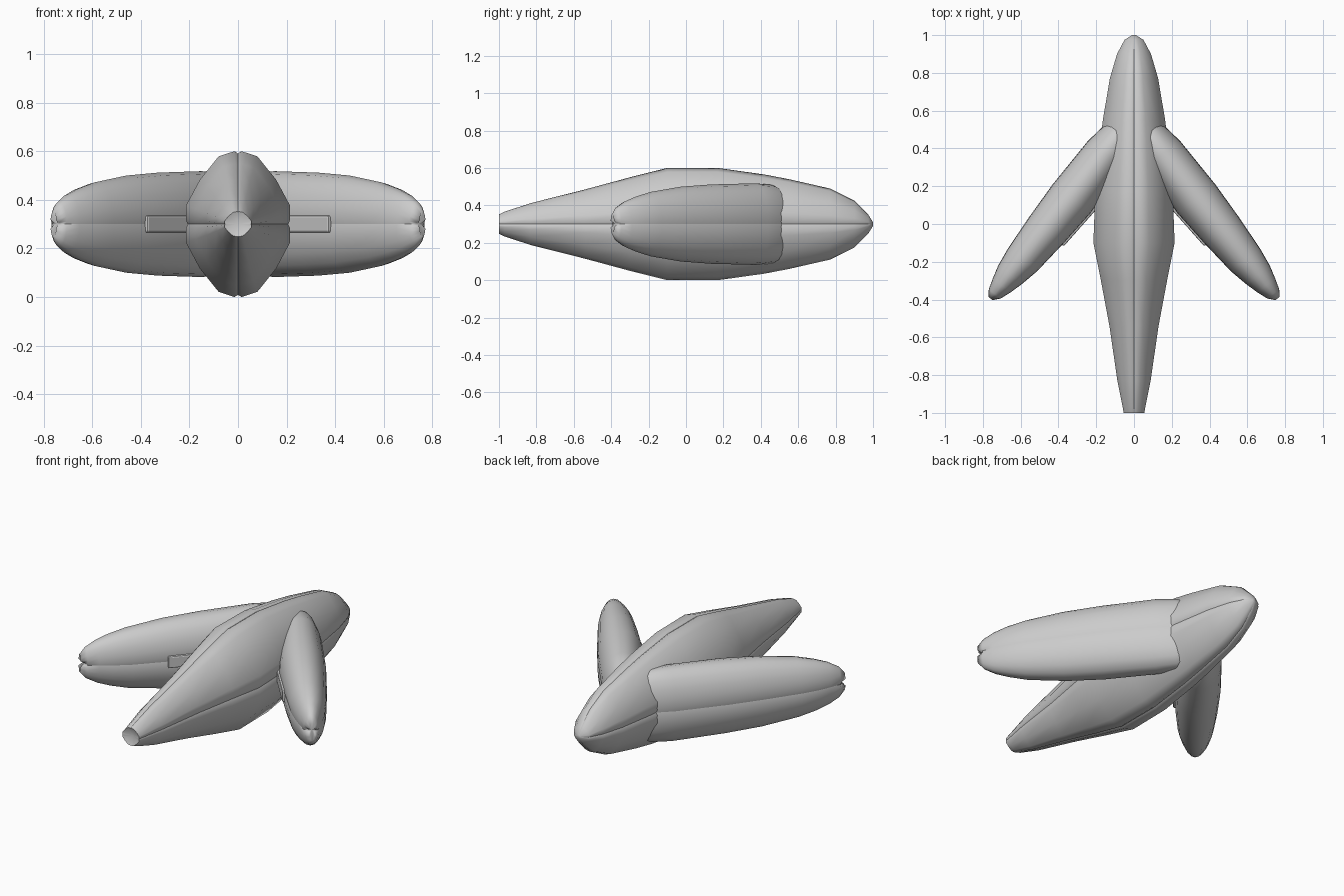
import bpy, bmesh
from mathutils import Vector

if "Cube" in bpy.data.objects:
    bpy.data.objects.remove(bpy.data.objects["Cube"])

MID = 0.3  # height of the horizontal symmetry plane


def full_section(quarter):
    """Mirror a quarter outline, side to top, into a closed unit ring."""
    half = quarter + [(-x, z) for x, z in reversed(quarter[:-1])]
    return half + [(x, -z) for x, z in reversed(half[1:-1])]


def loft(name, quarter, stations, side, axis, seams, notch=0.0, dish=0.0):
    """Skin rings of (x, y, half width, half height); notch splits the last ring in two lobes."""
    section = full_section(quarter)
    n = len(section)
    bm = bmesh.new()
    rings = []
    for i, (x, y, w, h) in enumerate(stations):
        ring = []
        for u, v in section:
            p = Vector((x, y, MID)) + side * (u * w) + Vector((0, 0, v * h))
            if notch and i == len(stations) - 1:
                p -= axis * notch * max(0, 1 - abs(v) * 3)
            ring.append(bm.verts.new(p))
        rings.append(ring)
    for a, b in zip(rings, rings[1:]):
        for i in range(n):
            j = (i + 1) % n
            bm.faces.new((a[i], a[j], b[j], b[i]))
    # Close both ends with fans
    for ring, (x, y, w, h), push in ((rings[0], stations[0], dish), (rings[-1], stations[-1], -notch)):
        c = bm.verts.new(Vector((x, y, MID)) + axis * push)
        for i in range(n):
            bm.faces.new((ring[i], ring[(i + 1) % n], c))
    bmesh.ops.recalc_face_normals(bm, faces=bm.faces)
    for f in bm.faces:
        f.smooth = True
    # Hard seam lines along the symmetry planes and around the first end
    for a, b in zip(rings, rings[1:]):
        for k in seams:
            bm.edges.get((a[k * n // 4], b[k * n // 4])).smooth = False
    for i in range(n):
        bm.edges.get((rings[0][i], rings[0][(i + 1) % n])).smooth = False
    me = bpy.data.meshes.new(name)
    bm.to_mesh(me)
    bm.free()
    ob = bpy.data.objects.new(name, me)
    bpy.context.collection.objects.link(ob)
    return ob


def mirror_x(ob):
    ob.modifiers.new("mirror", 'MIRROR').use_axis[0] = True


# Spindle-shaped body with fine seams along top, bottom and sides
body_quarter = [(0.96, 0), (1, 0.06), (1, 0.25), (0.73, 0.61), (0.37, 0.93),
                (0.07, 1), (0, 0.97)]
body_rows = [
    (-0.99, 0.052, 0.045), (-1.0, 0.055, 0.052), (-0.97, 0.06, 0.066), (-0.83, 0.088, 0.112),
    (-0.54, 0.13, 0.185), (-0.3, 0.175, 0.25), (-0.1, 0.215, 0.3), (0.17, 0.205, 0.3),
    (0.42, 0.18, 0.265), (0.55, 0.165, 0.24), (0.77, 0.128, 0.19), (0.9, 0.09, 0.125),
    (0.975, 0.05, 0.05), (1.0, 0.01, 0.01)]
loft("body", body_quarter, [(0, y, w, h) for y, w, h in body_rows[1:]],
     Vector((1, 0, 0)), Vector((0, 1, 0)), (0, 1, 2, 3), dish=0.02)

# Swept side fins with a split tip
wing_axis = Vector((0.607, -0.795, 0))
wing_side = Vector((0.795, 0.607, 0))
wing_quarter = [(0.96, 0), (1, 0.12), (0.97, 0.35), (0.86, 0.58), (0.66, 0.79),
                (0.36, 0.95), (0, 1)]
wing_rows = [
    (0.03, 0.53, 0.07, 0.17), (0.08, 0.46, 0.10, 0.21), (0.15, 0.37, 0.117, 0.218),
    (0.33, 0.134, 0.126, 0.212), (0.46, -0.028, 0.115, 0.2), (0.59, -0.19, 0.098, 0.172),
    (0.655, -0.268, 0.08, 0.147), (0.70, -0.325, 0.06, 0.122), (0.737, -0.37, 0.04, 0.09),
    (0.76, -0.394, 0.015, 0.052)]
wing = loft("side_fin", wing_quarter, wing_rows, wing_side, wing_axis, (0, 2), notch=0.03)
mirror_x(wing)

# Small spar lying along the inner face of each fin
spar_axis = Vector((0.663, -0.749, 0))
spar_side = Vector((0.749, 0.663, 0))
bpy.ops.mesh.primitive_cube_add(size=1)
spar = bpy.context.object
spar.name = "fin_spar"
for v in spar.data.vertices:
    c = v.co.copy()
    v.co = (Vector((0.29, -0.003, MID)) + spar_axis * (c.x * 0.28)
            + spar_side * (c.y * 0.03) + Vector((0, 0, c.z * 0.07)))
bevel = spar.modifiers.new("bevel", 'BEVEL')
bevel.width = 0.008
bevel.segments = 2
mirror_x(spar)
